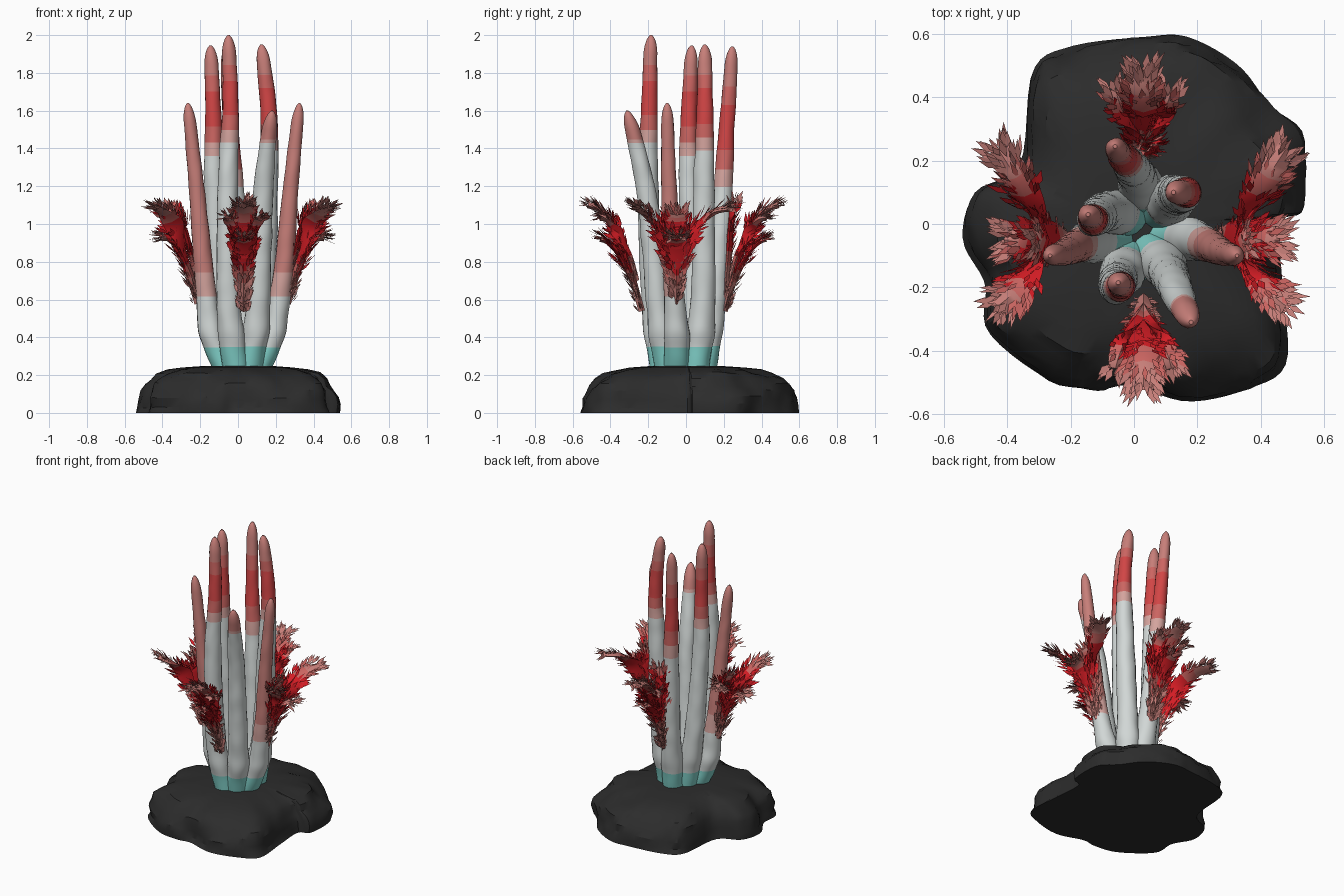
import bpy, bmesh, math, random
from mathutils import Vector, noise

random.seed(4)
cube = bpy.data.objects.get("Cube")
if cube:
    bpy.data.objects.remove(cube, do_unlink=True)


def material(name, r, g, b):
    m = bpy.data.materials.new(name)
    m.use_nodes = True
    m.diffuse_color = (r, g, b, 1)
    bsdf = m.node_tree.nodes["Principled BSDF"]
    bsdf.inputs["Base Color"].default_value = (r, g, b, 1)
    bsdf.inputs["Roughness"].default_value = 0.7
    return m


ROCK = material("black rock", 0.025, 0.025, 0.025)
TEAL = material("teal", 0.22, 0.64, 0.59)
SHELL = material("shell grey", 0.64, 0.68, 0.67)
PALE = material("pale pink", 0.66, 0.37, 0.34)
DUSTY = material("dusty pink", 0.57, 0.21, 0.19)
ROSE = material("rose", 0.6, 0.13, 0.12)
CORAL = material("coral red", 0.64, 0.06, 0.06)
CRIMSON = material("crimson", 0.66, 0.012, 0.018)


def finish(bm, name, mats, angle):
    mesh = bpy.data.meshes.new(name)
    bm.to_mesh(mesh)
    bm.free()
    obj = bpy.data.objects.new(name, mesh)
    bpy.context.collection.objects.link(obj)
    for m in mats:
        mesh.materials.append(m)
    bpy.ops.object.select_all(action='DESELECT')
    obj.select_set(True)
    bpy.context.view_layer.objects.active = obj
    bpy.ops.object.shade_smooth_by_angle(angle=math.radians(angle))


def spline(points, t, closed=False):
    """Smooth curve through the points, t from 0 to 1."""
    n = len(points)
    s = t * (n if closed else n - 1)
    i = int(s) if closed else min(int(s), n - 2)
    f = s - i
    get = (lambda k: points[k % n]) if closed else (lambda k: points[max(0, min(n - 1, k))])
    a, b, c, d = (Vector(get(i + k)) for k in (-1, 0, 1, 2))
    return b + 0.5 * f * (c - a + f * (2 * a - 5 * b + 4 * c - d + f * (3 * (b - c) + d - a)))


def band(value, limits):
    return sum(value >= limit for limit in limits)


def bridge(bm, low, high):
    n = len(low)
    return [bm.faces.new((low[k], low[(k + 1) % n], high[(k + 1) % n], high[k])) for k in range(n)]


# Rock: an irregular outline stacked in rings that shrink and round off
outline = [(.03, .59), (-.2, .56), (-.32, .48), (-.36, .19), (-.5, .1), (-.54, -.05), (-.47, -.19),
           (-.46, -.34), (-.27, -.49), (-.11, -.52), (-.01, -.51), (.17, -.56), (.36, -.52), (.48, -.44),
           (.47, -.21), (.46, 0), (.53, .05), (.53, .26), (.43, .37), (.33, .5), (.17, .59)]
bm = bmesh.new()
rings = []
for scale, z in [(1, 0), (1, .04), (.99, .08), (.97, .12), (.94, .155), (.89, .185), (.82, .21),
                 (.72, .228), (.58, .24), (.4, .247), (.2, .25)]:
    ring = []
    for k in range(110):
        p = spline([(x, y, 0) for x, y in outline], k / 110, True)
        p = p.lerp(p.normalized() * .5, min(1, (1 - scale) * 1.3)) * scale
        spot = Vector((p.x * 4, p.y * 4, z * 9))
        rough = noise.noise(spot) + .6 * noise.noise(spot * 2.7)
        edge = 1 if .03 < z < .235 else 0
        p *= 1 + edge * .045 * (rough - .35)
        ring.append(bm.verts.new((p.x, p.y, z + edge * .016 * (rough - .3))))
    if rings:
        bridge(bm, rings[-1], ring)
    rings.append(ring)
bm.faces.new(rings[-1])
bm.faces.new(rings[0][::-1])
finish(bm, "rock_base", [ROCK], 28)


# Tubes: round tapering stalks, coloured in bands by height
def tube(name, path, start, r_low, r_high, red):
    bm = bmesh.new()
    tip = path[-1][2]
    span = tip - start
    if red:
        mats = [TEAL, SHELL, PALE, ROSE, CORAL, ROSE, DUSTY]
        limits = [.35, start] + [start + span * f for f in (.12, .26, .58, .72)]
    else:
        mats = [TEAL, SHELL, PALE, DUSTY]
        limits = [.35, start, start + span * .13]
    previous = None
    seed = random.random() * 9
    for i in range(91):
        t = 1 - (1 - i / 90) ** 1.25
        c = spline(path, t)
        r = r_low + (r_high - r_low) * t ** 1.2
        r *= 1 + 0.1 * math.exp(-((c.z - .42) / .06) ** 2)
        r *= math.sqrt(max(0.04, 1 - max(0, 1 - (tip - c.z) / .1) ** 2))
        ring = []
        for k in range(18):
            a = math.tau * k / 18
            d = Vector((math.cos(a), math.sin(a), 0))
            bump = noise.noise(Vector((d.x + seed, d.y, c.z * 9))) * 0.08
            ring.append(bm.verts.new(c + d * r * (1 + bump)))
        if previous:
            for f in bridge(bm, previous, ring):
                f.material_index = band(f.calc_center_median().z, limits)
        else:
            bm.faces.new(ring[::-1])
        previous = ring
    bm.faces.new(previous).material_index = len(mats) - 1
    finish(bm, name, mats, 40)


tube("right_tube", [(-.06, -.05, .22), (-.14, -.055, .42), (-.18, -.07, .75), (-.22, -.09, 1.2), (-.265, -.1, 1.64)],
     .62, .07, .029, False)
tube("left_tube", [(.1, -.05, .22), (.185, -.05, .42), (.24, -.07, .75), (.28, -.09, 1.2), (.325, -.1, 1.64)],
     .62, .07, .029, False)
tube("front_left_tube", [(.06, -.09, .22), (.1, -.14, .5), (.13, -.2, 1.1), (.155, -.26, 1.4), (.18, -.31, 1.6)],
     1.43, .072, .033, False)
tube("front_tube", [(-.01, -.12, .22), (-.05, -.175, .6), (-.055, -.2, 1.2), (-.04, -.195, 1.6), (-.05, -.185, 2)],
     1.43, .07, .033, True)
tube("back_left_tube", [(.09, .05, .22), (.13, .09, .6), (.155, .095, 1.2), (.165, .1, 1.55), (.125, .1, 1.95)],
     1.39, .074, .034, True)
tube("middle_right_tube", [(-.02, .03, .22), (-.09, .04, .6), (-.125, .015, 1.2), (-.13, .015, 1.55), (-.145, .03, 1.945)],
     1.36, .07, .033, True)
tube("back_tube", [(.03, .09, .22), (.01, .15, .6), (-.015, .19, 1.1), (-.04, .215, 1.5), (-.06, .245, 1.94)],
     1.2, .07, .031, True)


# Plumes: broad arched ribbons fringed with ragged pointed barbs
PLUME = [DUSTY, ROSE, CRIMSON, ROSE, DUSTY]
UP = Vector((0, 0, 1))


def frond(bm, path, out, width, count, bands):
    def frame(t):
        p = spline(path, t)
        tangent = (spline(path, min(1, t + .02)) - spline(path, max(0, t - .02))).normalized()
        # the ribbon faces outward at its foot and upward at its end
        side = tangent.cross(out.lerp(UP, min(.85, t * 1.1))).normalized()
        w = width * (.25 + .75 * math.sin(math.pi * min(1, t * .8 + .03)) ** 1.4)
        return p, tangent, side, side.cross(tangent), w

    last = None
    for i in range(25):
        t = i / 25
        p, tangent, side, normal, w = frame(t)
        row = [bm.verts.new(p + side * u * w * .62 - normal * .013 * (u * u - s))
               for u, s in ((-1, 1), (0, 1.6), (1, 1), (0, -1))]
        if last:
            for f in bridge(bm, last, row):
                f.material_index = band(t, bands)
        last = row
    for _ in range(count):
        t = random.random() * .97
        p, tangent, side, normal, w = frame(t)
        u = random.choice((-1, 1)) * random.random() ** .6
        lean = random.uniform(-.3, .5)
        d = (tangent + side * u * .7 + normal * lean).normalized()
        cross = d.cross(normal + side * random.uniform(-.4, .4)).normalized()
        root = p + side * u * w * .55 + normal * (.008 + lean * .03)
        size = random.uniform(.045, .085) * (.6 + w * 6)
        half = cross * random.uniform(.007, .013)
        tip = root + d * size
        mid = root + d * size * .45
        f = bm.faces.new([bm.verts.new(v) for v in (root, mid + half, tip, mid - half)])
        f.material_index = band(t, bands)


# Frond paths as (outward, sideways, height)
ARM = (.18, .28, .68, .8)
STEM = (.28, .38, .82, .92)
SIDE_FRONDS = [([(0, -.01, .6), (.07, .02, .8), (.11, .09, .96), (.17, .2, 1.06), (.235, .3, 1.08)], .085, 160, ARM),
               ([(0, -.01, .6), (.07, -.03, .8), (.12, -.09, .96), (.18, -.17, 1.05), (.24, -.22, 1.09)], .085, 160, ARM),
               ([(.01, 0, .58), (.06, 0, .74), (.12, 0, .87), (.17, 0, .92), (.21, 0, .92)], .09, 180, ARM),
               ([(0, 0, .62), (.03, 0, .78), (.06, 0, .9), (.09, 0, 1), (.12, 0, 1.06)], .1, 180, STEM)]
END_FRONDS = [([(0, 0, .54), (.06, 0, .75), (.12, 0, .93), (.21, 0, 1.06), (.3, 0, 1.1)], .09, 220, ARM),
              ([(0, 0, .54), (.05, 0, .7), (.11, 0, .82), (.18, 0, .9), (.23, 0, .92)], .075, 160, STEM),
              ([(.03, 0, .7), (.07, .02, .84), (.13, .06, .95), (.19, .08, 1.02), (.23, .09, 1.03)], .055, 90, ARM),
              ([(.03, 0, .7), (.07, -.02, .84), (.13, -.06, .95), (.19, -.08, 1.02), (.23, -.09, 1.03)], .055, 90, ARM)]
UPRIGHT = [([(0, 0, .6), (.02, 0, .8), (.03, 0, .95), (.04, 0, 1.07), (.04, .01, 1.15)], .085, 160, STEM)]


def plume(name, origin, out, side, fronds):
    bm = bmesh.new()
    out, side = Vector(out), Vector(side)
    for path, width, count, bands in fronds:
        points = [Vector(origin) + out * o + side * s + UP * z for o, s, z in path]
        frond(bm, points, out, width, count, bands)
    finish(bm, name, PLUME, 50)


plume("left_plume", (.25, -.05, 0), (1, 0, 0), (0, 1, 0), SIDE_FRONDS)
plume("right_plume", (-.2, -.05, 0), (-1, 0, 0), (0, 1, 0), SIDE_FRONDS)
plume("front_plume", (.03, -.23, 0), (0, -1, 0), (1, 0, 0), END_FRONDS)
# the upright frond keeps its outward face, so it is a plume of its own
plume("back_plume", (.03, .2, 0), (0, 1, 0), (1, 0, 0), END_FRONDS)
plume("back_upright_plume", (.03, .2, 0), (0, 1, -.6), (1, 0, 0), UPRIGHT)
